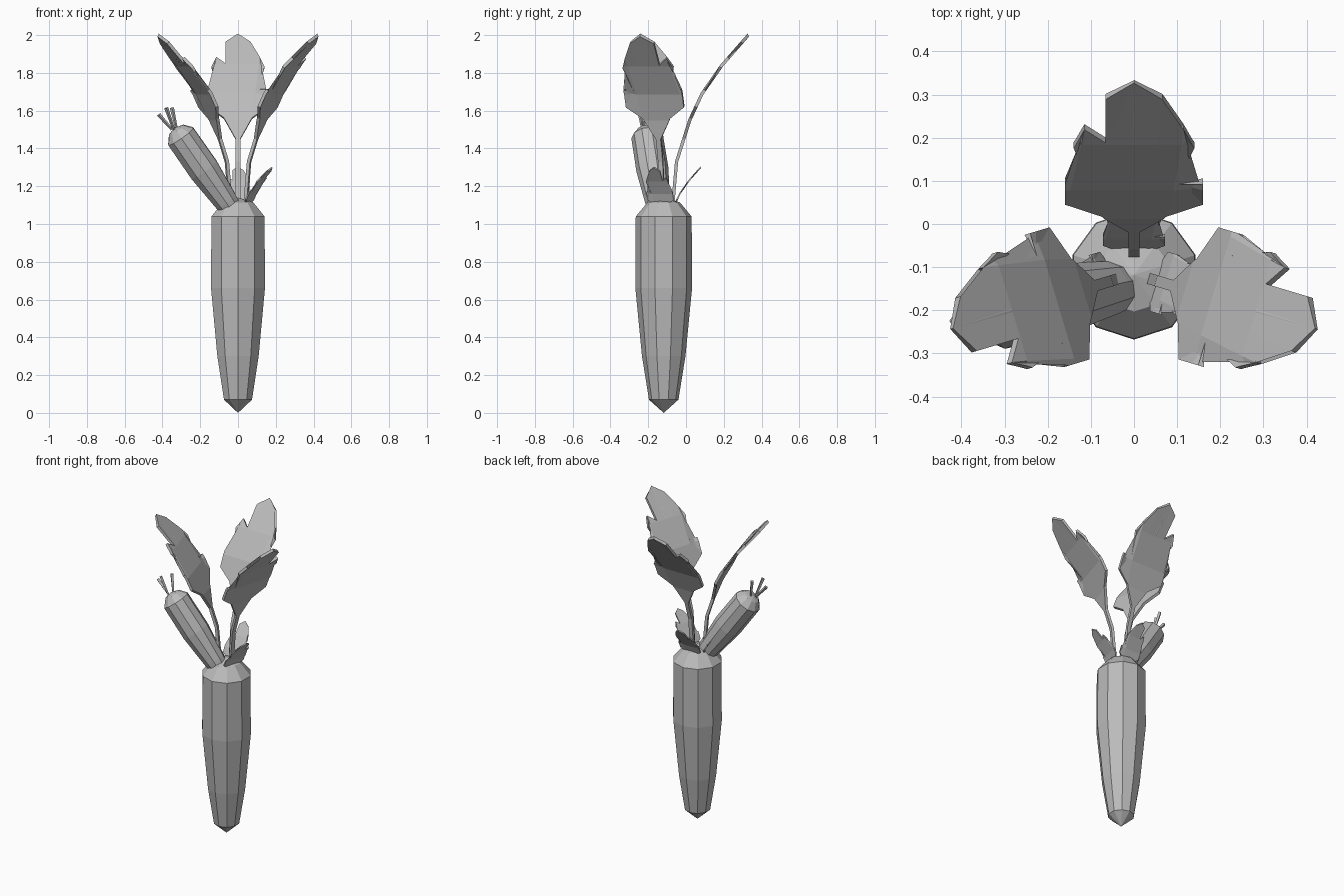
import bpy, bmesh, math
from mathutils import Vector, Matrix

if "Cube" in bpy.data.objects:
    bpy.data.objects.remove(bpy.data.objects["Cube"], do_unlink=True)

grey = bpy.data.materials.new("plain_grey")
grey.use_nodes = True
grey.diffuse_color = (0.5, 0.5, 0.5, 1)
grey.node_tree.nodes["Principled BSDF"].inputs["Base Color"].default_value = (0.5, 0.5, 0.5, 1)


def finish(name, bm):
    bmesh.ops.recalc_face_normals(bm, faces=bm.faces)
    mesh = bpy.data.meshes.new(name)
    bm.to_mesh(mesh)
    bm.free()
    mesh.materials.append(grey)
    obj = bpy.data.objects.new(name, mesh)
    bpy.context.collection.objects.link(obj)
    return obj


# Faceted root: rings of (radius, height) closed by a point at each end
ROOT = [(0.078, 0.07), (0.115, 0.3), (0.15, 0.66), (0.148, 1.04), (0.085, 1.115)]
SIDES = 10


def root(name):
    bm = bmesh.new()
    rings = []
    for r, z in ROOT:
        angles = [math.tau * (i + 0.5) / SIDES for i in range(SIDES)]
        rings.append([bm.verts.new((r * math.cos(a), r * math.sin(a), z)) for a in angles])
    tip, crown = bm.verts.new((0, 0, 0)), bm.verts.new((0, 0, 1.14))
    for i in range(SIDES):
        j = (i + 1) % SIDES
        bm.faces.new((tip, rings[0][j], rings[0][i]))
        bm.faces.new((crown, rings[-1][i], rings[-1][j]))
        for low, high in zip(rings, rings[1:]):
            bm.faces.new((low[i], low[j], high[j], high[i]))
    return finish(name, bm)


# Lobed leaf: half outline (half width, height) and outward bend (reach, height)
OUTLINE = [(0.013, 1.1), (0.013, 1.45), (0.075, 1.56), (0.16, 1.62), (0.16, 1.71),
           (0.105, 1.71), (0.14, 1.83), (0.115, 1.88), (0.066, 1.845), (0.066, 1.96)]
BEND = [(0.01, 1.1), (0.03, 1.33), (0.1, 1.55), (0.165, 1.69), (0.27, 1.84), (0.41, 2.0)]


def reach(z):
    for (r0, z0), (r1, z1) in zip(BEND, BEND[1:]):
        if z <= z1 + 1e-5:
            return r0 + (r1 - r0) * (z - z0) / (z1 - z0)
    return BEND[-1][0]


def leaf(name, base, turn, small):
    bm = bmesh.new()
    points = OUTLINE + [(0, 2.0)] + [(-x, z) for x, z in reversed(OUTLINE)]
    face = bm.faces.new([bm.verts.new((x, 0, z)) for x, z in points])
    bmesh.ops.triangulate(bm, faces=[face])
    cuts = [((0, 0, z), (0, 0, 1)) for r, z in BEND[1:-1]] + [((0, 0, 0), (1, 0, 0))]
    for co, no in cuts:
        bmesh.ops.bisect_plane(bm, geom=bm.verts[:] + bm.edges[:] + bm.faces[:],
                               plane_co=co, plane_no=no)
    for v in bm.verts:
        v.co.y = reach(v.co.z)
    obj = finish(name, bm)
    thick = obj.modifiers.new("thickness", "SOLIDIFY")
    thick.thickness, thick.offset = 0.017, 0
    spin = Matrix.Rotation(turn, 4, "Z")
    shift = Vector((0, -0.027, 0.4)) if small else Vector((0, 0, 0))
    obj.location = Vector(base) + spin @ shift
    obj.rotation_euler.z = turn
    obj.scale = [0.45 if small else 1] * 3


# Main root
root("main_root").location = (0, -0.118, 0)

# Smaller root leaning out of the crown
top, axis = Vector((-0.335, -0.213, 1.51)), Vector((-0.57, -0.13, 0.82)).normalized()
side_root = root("side_root")
side_root.rotation_mode = "QUATERNION"
side_root.rotation_quaternion = Vector((0, 0, 1)).rotation_difference(axis)
side_root.scale = [0.57] * 3
side_root.location = top - axis * 1.14 * 0.57

# Cut stalks on the smaller root
for i, (start, end) in enumerate([((-0.35, -0.22, 1.5), (-0.42, -0.225, 1.58)),
                                  ((-0.34, -0.23, 1.5), (-0.38, -0.25, 1.615)),
                                  ((-0.325, -0.2, 1.5), (-0.35, -0.18, 1.615))]):
    a, b = Vector(start), Vector(end)
    bm = bmesh.new()
    bmesh.ops.create_cone(bm, cap_ends=True, segments=4, radius1=0.007, radius2=0.011,
                          depth=(b - a).length)
    stalk = finish(f"stalk_{i + 1}", bm)
    stalk.rotation_mode = "QUATERNION"
    stalk.rotation_quaternion = Vector((0, 0, 1)).rotation_difference(b - a)
    stalk.location = (a + b) / 2

# Three tall leaves, each with a small one beneath it
side = math.radians(106.7)
for small in (False, True):
    size = "small" if small else "tall"
    leaf(size + "_back_leaf", (0, -0.08, 0), 0, small)
    leaf(size + "_left_leaf", (0.03, -0.125, 0), -side, small)
    leaf(size + "_right_leaf", (-0.03, -0.125, 0), side, small)
